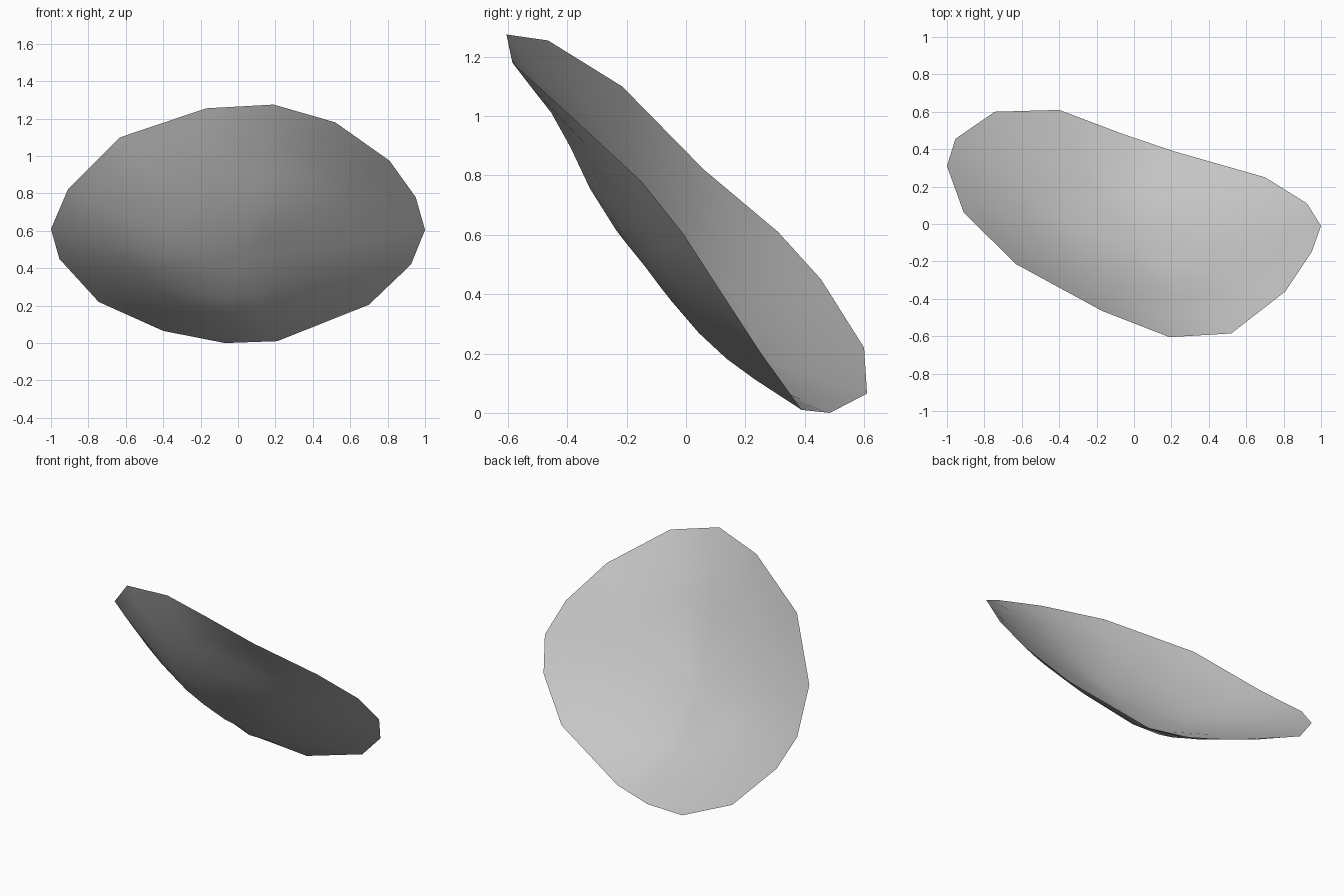
import bpy, bmesh, math
from mathutils import Vector

cube = bpy.data.objects.get("Cube")
if cube:
    bpy.data.objects.remove(cube, do_unlink=True)

# Stone grey material
grey = bpy.data.materials.new("stone_grey")
grey.use_nodes = True
colour = (0.56, 0.56, 0.56, 1)
grey.diffuse_color = colour
bsdf = grey.node_tree.nodes["Principled BSDF"]
bsdf.inputs["Base Color"].default_value = colour
bsdf.inputs["Roughness"].default_value = 0.9

# Broken rim of the shallow, tilted shell
rim = [Vector(p) for p in (
    (-1, .31, .61), (-.91, .06, .82), (-.63, -.215, 1.1), (-.17, -.465, 1.255),
    (.19, -.605, 1.275), (.52, -.585, 1.18), (.81, -.36, .975), (.95, -.15, .78),
    (1, -.01, .605), (.925, .11, .42), (.7, .25, .205), (.21, .39, .01),
    (-.07, .485, 0), (-.4, .61, .065), (-.745, .6, .22), (-.955, .455, .45))]
axis = Vector((.122, .763, .634)).normalized()
hub = Vector((.02, -.13, .49))

# Local swellings (negative bulges outward): centre, height, radius
swellings = [
    (Vector((-.12, .18, .16)), -.05, .3),
    (Vector((-.4, .05, .47)), -.02, .2),
    (Vector((.35, -.46, 1.05)), .06, .3),
]


def shell_point(edge, t):
    """Point on the bowl between the hub (t = 0) and the rim (t = 1)."""
    depth = axis.dot(edge - hub)
    p = hub.lerp(edge, t) - axis * depth * (t - t ** (1.85 - .2 * edge.x))
    bump = sum(h * math.exp(-(p - c).length_squared / r ** 2) for c, h, r in swellings)
    return p + axis * bump * (1 - t ** 4)


# Concentric rings joined into a single curved sheet
bm = bmesh.new()
centre = bm.verts.new(shell_point(rim[0], 0))
rings = [[bm.verts.new(shell_point(e, t)) for e in rim] for t in (.2, .4, .58, .74, .88, 1)]
count = len(rim)
for i in range(count):
    j = (i + 1) % count
    bm.faces.new((centre, rings[0][i], rings[0][j]))
    for a, b in zip(rings, rings[1:]):
        bm.faces.new((a[i], b[i], b[j], a[j]))
bmesh.ops.recalc_face_normals(bm, faces=bm.faces)
if sum(f.normal.dot(axis) for f in bm.faces) < 0:
    bmesh.ops.reverse_faces(bm, faces=bm.faces)
for f in bm.faces:
    f.smooth = True

mesh = bpy.data.meshes.new("stone_shell")
bm.to_mesh(mesh)
bm.free()
mesh.materials.append(grey)
shell = bpy.data.objects.new("stone_shell", mesh)
bpy.context.collection.objects.link(shell)
